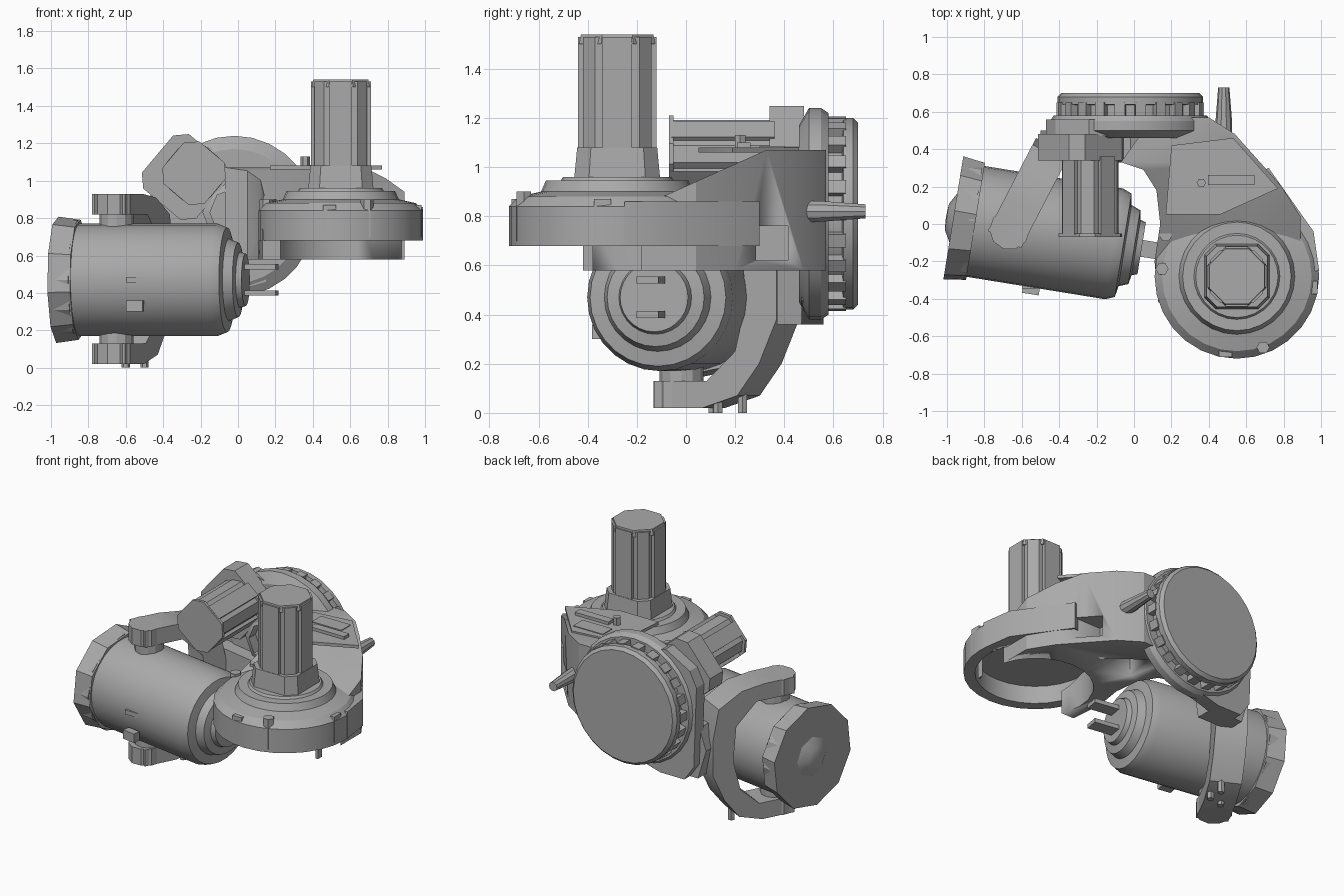
import bpy, bmesh, math
from mathutils import Matrix, Vector

if "Cube" in bpy.data.objects:
    bpy.data.objects.remove(bpy.data.objects["Cube"])

GREY = (0.4, 0.4, 0.4, 1)
metal = bpy.data.materials.new("plain grey metal")
metal.use_nodes = True
metal.diffuse_color = GREY
metal.node_tree.nodes["Principled BSDF"].inputs["Base Color"].default_value = GREY


def frame(u, v, h, origin=(0, 0, 0)):
    """Matrix whose columns are the profile axes u, v and the depth axis h."""
    m = Matrix((u, v, h)).transposed().to_4x4()
    m.translation = Vector(origin)
    return m


X, Y, Z = Vector((1, 0, 0)), Vector((0, 1, 0)), Vector((0, 0, 1))


def up(x=0, y=0):
    return frame(X, Y, Z, (x, y, 0))


def back(x=0, z=0):
    return frame(X, Z, Y, (x, 0, z))


def finish(name, bm, mat):
    bm.transform(mat)
    bmesh.ops.recalc_face_normals(bm, faces=bm.faces)
    mesh = bpy.data.meshes.new(name)
    bm.to_mesh(mesh)
    bm.free()
    ob = bpy.data.objects.new(name, mesh)
    bpy.context.collection.objects.link(ob)
    mesh.materials.append(metal)
    bpy.ops.object.select_all(action='DESELECT')
    ob.select_set(True)
    bpy.context.view_layer.objects.active = ob
    bpy.ops.object.shade_smooth_by_angle(angle=math.radians(28))
    return ob


def prism(name, pts, lo, hi, mat, taper=1.0, slope=None):
    """Extrude an outline; optionally shrink its far end or slice it by a plane."""
    bm = bmesh.new()
    rings = [[bm.verts.new((x * k, y * k, h)) for x, y in pts]
             for h, k in ((lo, 1), (hi, taper))]
    bm.faces.new(rings[0])
    bm.faces.new(rings[1])
    n = len(pts)
    for i in range(n):
        j = (i + 1) % n
        bm.faces.new((rings[0][i], rings[0][j], rings[1][j], rings[1][i]))
    if slope:
        cut = bmesh.ops.bisect_plane(bm, geom=bm.verts[:] + bm.edges[:] + bm.faces[:],
                                     plane_co=slope[0], plane_no=slope[1], clear_outer=True)
        edges = [e for e in cut["geom_cut"] if isinstance(e, bmesh.types.BMEdge)]
        bmesh.ops.edgeloop_fill(bm, edges=edges)
    return finish(name, bm, mat)


def lathe(name, profile, mat, sides=24):
    """Spin (radius, depth) points around the depth axis."""
    bm = bmesh.new()
    verts = [bm.verts.new((r, 0, h)) for r, h in profile]
    edges = [bm.edges.new(p) for p in zip(verts, verts[1:])]
    bmesh.ops.spin(bm, geom=verts + edges, cent=(0, 0, 0), axis=(0, 0, 1),
                   angle=math.tau, steps=sides, use_merge=False)
    bmesh.ops.remove_doubles(bm, verts=bm.verts, dist=0.0005)
    return finish(name, bm, mat)


def disc(name, r, lo, hi, mat, sides=24):
    return lathe(name, [(0, lo), (r, lo), (r, hi), (0, hi)], mat, sides)


def circle(r, n, cx=0, cy=0, turn=0):
    return [(cx + r * math.cos(turn + math.tau * i / n),
             cy + r * math.sin(turn + math.tau * i / n)) for i in range(n)]


def rect(cx, cy, w, h, angle=0):
    c, s = math.cos(angle), math.sin(angle)
    return [(cx + a * w / 2 * c - b * h / 2 * s, cy + a * w / 2 * s + b * h / 2 * c)
            for a, b in ((-1, -1), (1, -1), (1, 1), (-1, 1))]


def motor_outline(half, quadrant, angle=0):
    """Repeat one corner, given as insets from the square, on all four corners."""
    pts = []
    for q in range(4):
        c, s = math.cos(q * math.pi / 2 + angle), math.sin(q * math.pi / 2 + angle)
        for a, b in quadrant:
            x, y = half - a, half - b
            pts.append((x * c - y * s, x * s + y * c))
    return pts


def cut(target, cutter):
    cutter.hide_render = True
    mod = target.modifiers.new("cut", 'BOOLEAN')
    mod.operation, mod.solver, mod.object = 'DIFFERENCE', 'EXACT', cutter
    bpy.context.view_layer.objects.active = target
    bpy.ops.object.modifier_apply(modifier=mod.name)
    bpy.data.objects.remove(cutter)


BEVEL = [(0, .06), (.06, 0)]
CHANNEL = [(0, .1), (.02, .1), (.02, .07), (.07, .02), (.1, .02), (.1, 0)]

# Base drum with an open underside, and the arm reaching back from it
DRUM = up(.55, -.28)
lathe("base_drum", [(0, .8), (.37, .8), (.37, .68), (.44, .68), (.44, .84), (.4, .88),
                    (.31, .9), (.29, .945), (.23, .945), (.22, .96), (0, .96)], DRUM, 28)
arm_outline = [(.13, -.42), (.89, -.42), (.89, .04), (.79, .2), (.54, .48), (.4, .57),
               (.1, .57), (-.07, .33), (.05, .29), (.12, .18), (.14, 0), (.11, -.2)]
arm = prism("base_arm", arm_outline, .58, 1.07, up(), slope=((0, -.05, .9), (0, -.45, 1)))
shoulder = prism("base_shoulder", [(.99, -.25), (.96, -.04), (.72, .3), (.5, .2), (.5, -.25)],
                 .68, .86, up())
cut(arm, disc("recess", .355, .5, .8, DRUM))
cut(shoulder, disc("recess", .37, .5, .8, DRUM))
cut(arm, prism("side_window", rect(.66, .35, .3, .13), .62, .76, up()))
cut(arm, prism("floor_hole", [(.2, .2), (.46, .26), (.24, .42)], .5, .72, up()))
cut(arm, disc("hub_clearance", .2, .1, .46, back(-.02, .83)))
prism("arm_cover", [(.17, .05), (.46, .05), (.77, .19), (.53, .46), (.2, .42)], 1.06, 1.08, up())
prism("cable_connector", rect(.52, .235, .25, .055), 1.08, 1.1, up())
prism("connector_plate", rect(.45, .35, .22, .1), 1.08, 1.085, up())
disc("arm_bolt", .025, 1.06, 1.13, up(.36, .22), 6)
for i, (x, y) in enumerate([(.17, -.06), (.15, -.24), (.69, -.66)]):
    disc(f"drum_lug_{i}", .035, .7, .9, up(x, y), 6)
prism("front_tab", rect(.95, -.34, .06, .07), .7, .87, up())
prism("front_foot", rect(.49, -.68, .07, .06), .7, .87, up())

# Upright motor on the drum
prism("upright_motor_base", motor_outline(.175, BEVEL), .95, 1.08, DRUM, taper=.93)
prism("upright_motor", motor_outline(.16, CHANNEL), 1.06, 1.53, DRUM)
prism("upright_motor_cap", motor_outline(.155, [(0, .09), (.09, 0)]), 1.5, 1.54, DRUM, taper=.95)

# Rear rotary joint: plate, toothed ring and cap
JOINT = back(-.02, .81)
lathe("joint_plate", [(0, .46), (.36, .46), (.43, .5), (.43, .55), (.41, .58), (0, .58)], JOINT, 28)
prism("joint_side_plate", [(-.24, 1.2), (-.42, 1.1), (-.47, 1), (-.45, .46), (-.38, .36),
                           (-.2, .36), (.15, .46), (.1, 1.1)], .47, .56, back())
lathe("joint_cap", [(0, .56), (.355, .56), (.355, .635), (.39, .64), (.39, .68), (.37, .7),
                    (0, .7)], JOINT, 28)
for i in range(22):
    a = math.tau * i / 22
    x, z = .37 * math.cos(a), .37 * math.sin(a)
    prism(f"joint_tooth_{i}", rect(x, z, .05, .055, a), .57, .65, JOINT)
lathe("joint_hub", [(0, .47), (.17, .47), (.17, .35), (.13, .33), (.13, .4), (0, .4)],
      back(-.02, .83), 8)
lathe("joint_pin", [(0, .45), (.045, .45), (.045, .54), (.03, .73), (0, .73)], back(.48, .82), 10)

# Tilted motor driving the rear joint
TILT = math.radians(-40)
MOTOR = back(-.235, 1.04)
prism("joint_motor_base", motor_outline(.19, BEVEL, TILT), .34, .48, back(-.285, 1.02))
prism("joint_motor", motor_outline(.15, CHANNEL, TILT), -.06, .36, MOTOR)
prism("joint_motor_cap", motor_outline(.148, BEVEL, TILT), -.07, -.05, MOTOR)

# Wrist drum, lying along a slanted axis
AXIS = Vector((.987, -.16, 0))
SIDE = Vector((.16, .987, 0))
WRIST = frame(SIDE, Z, AXIS, (-.65, -.018, .47))
lathe("wrist_drum", [(0, -.28), (.3, -.28), (.3, .55), (.28, .6), (.22, .61), (.2, .66),
                     (.15, .67), (.14, .7), (0, .7)], WRIST, 28)
prism("wrist_flange", circle(.34, 10, turn=.2), -.32, -.2, WRIST, taper=.95)
lathe("wrist_flange_rim", [(0, -.32), (.32, -.32), (.32, -.21), (0, -.21)], WRIST, 12)
lathe("wrist_end_boss", [(0, -.36), (.07, -.355), (.15, -.31), (0, -.31)], WRIST, 8)
for i, v in enumerate((-.07, .07)):
    prism(f"wrist_fork_{i}", rect(0, v, .09, .028), .6, .87, WRIST)
prism("wrist_front_catch", rect(0, .47, .1, .03), -.325, -.28, frame(X, Z, Y, (-.55, -.02, 0)))

# Yoke that carries the wrist drum between two pivots
REACH = Vector((.46, .888, 0))
ACROSS = Vector((.888, -.46, 0))
YOKE = frame(REACH, Z, ACROSS, (-.665, -.03, 0))
prism("yoke", [(-.06, .02), (.16, .02), (.32, .07), (.42, .2), (.5, .38), (.5, .62), (.46, .82),
               (.3, .91), (.14, .93), (-.06, .93), (-.06, .82), (.2, .82), (.34, .68),
               (.36, .45), (.31, .25), (.18, .13), (-.06, .13)], -.1, .1, YOKE)
prism("yoke_mount", [(-.5, .56), (-.44, .36), (-.2, .36), (-.15, .66), (-.45, .7)],
      .37, .5, back())
for label, lo, hi in (("upper", .82, .93), ("lower", .02, .13)):
    disc(f"{label}_yoke_end", .108, lo, hi, up(-.665, -.03), 10)
for label, lo, hi in (("upper", .74, .83), ("lower", .12, .2)):
    disc(f"{label}_pivot", .09, lo, hi, up(-.65, -.018), 12)
for i, (x, y) in enumerate([(-.6, .11), (-.5, .13), (-.5, .23)]):
    disc(f"yoke_stud_{i}", .022, 0, .08, up(x, y), 6)
prism("drum_side_tab", rect(-.55, -.35, .09, .05, -.16), .3, .36, up())
